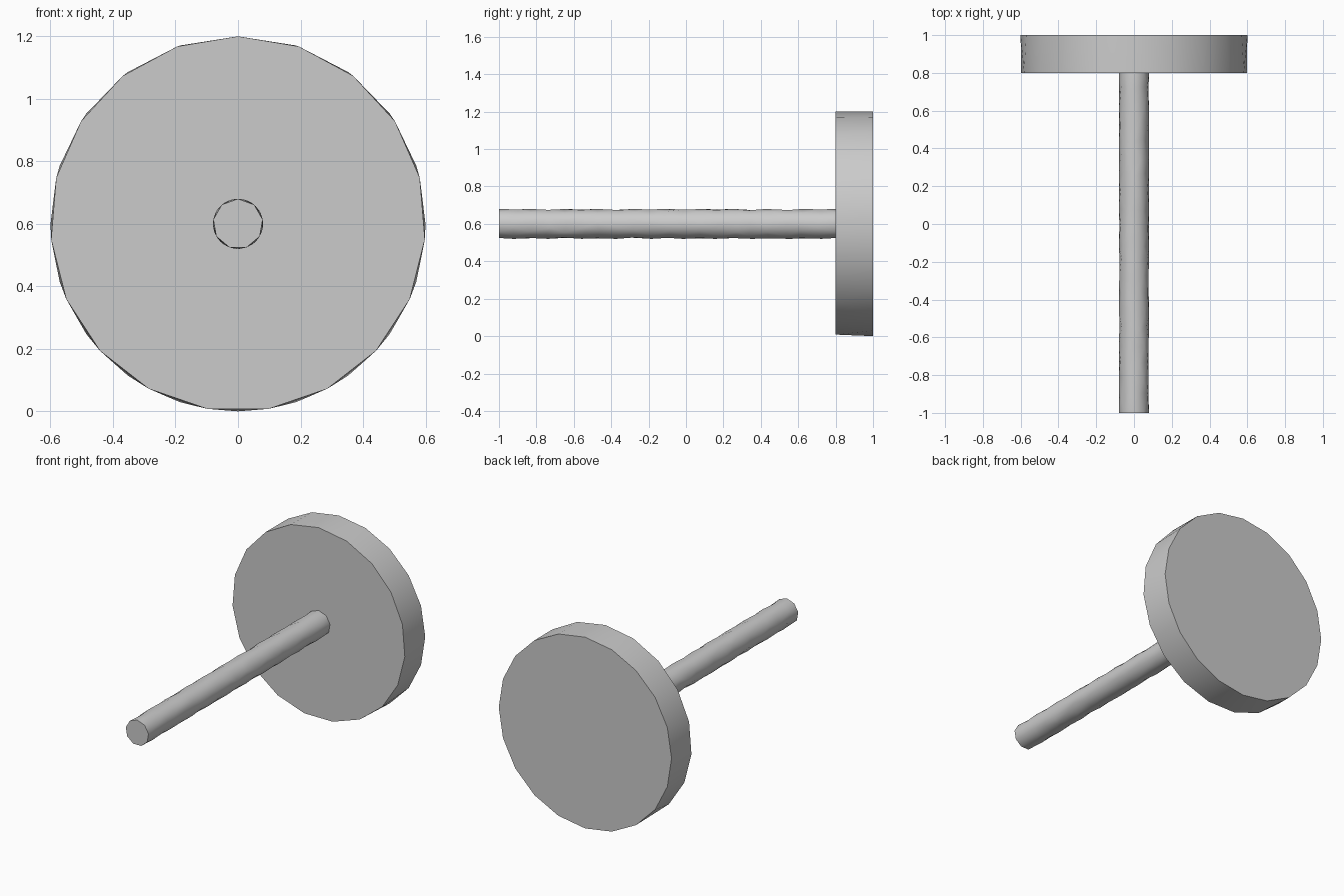
import bpy, bmesh, math, random

random.seed(4)
cube = bpy.data.objects.get("Cube")
if cube:
    bpy.data.objects.remove(cube, do_unlink=True)

CENTRE_Z = 0.6

# Single plain grey material
grey = bpy.data.materials.new("light_grey")
grey.use_nodes = True
colour = (0.6, 0.6, 0.6, 1)
grey.diffuse_color = colour
grey.node_tree.nodes["Principled BSDF"].inputs["Base Color"].default_value = colour


def point(radius, angle, y):
    """Point on a circle around the y axis, angle measured from the top."""
    return (-radius * math.sin(angle), y, CENTRE_Z + radius * math.cos(angle))


def finish(name, bm):
    bmesh.ops.recalc_face_normals(bm, faces=bm.faces[:])
    mesh = bpy.data.meshes.new(name)
    bm.to_mesh(mesh)
    bm.free()
    mesh.materials.append(grey)
    obj = bpy.data.objects.new(name, mesh)
    bpy.context.collection.objects.link(obj)
    bpy.ops.object.select_all(action='DESELECT')
    obj.select_set(True)
    bpy.context.view_layer.objects.active = obj
    bpy.ops.object.shade_smooth_by_angle(angle=math.radians(30))
    return obj


# Round plate: slightly mismatched front and back rims, skinned together
bm = bmesh.new()
for sides, y in ((19, 0.8), (20, 1.0)):
    for i in range(sides):
        bm.verts.new(point(0.6, math.tau * i / sides, y))
bmesh.ops.convex_hull(bm, input=bm.verts[:])
bmesh.ops.dissolve_limit(bm, angle_limit=math.radians(0.5),
                         verts=bm.verts[:], edges=bm.edges[:])
finish("round_plate", bm)

# Shaft: staggered rings joined by triangles for a rough hewn surface
SIDES, RINGS, START, END = 9, 20, -1.0, 0.8
bm = bmesh.new()
rings = []
for r in range(RINGS + 1):
    inner = 0 < r < RINGS
    ring = []
    for i in range(SIDES):
        turn = i + 0.5 * (r % 2) + (random.uniform(-0.15, 0.15) if inner else 0)
        y = START + (END - START) * r / RINGS
        y += random.uniform(-0.02, 0.02) if inner else 0
        ring.append(bm.verts.new(point(0.08, math.tau * turn / SIDES, y)))
    rings.append(ring)
for r in range(RINGS):
    a, b = rings[r], rings[r + 1]
    if r % 2:
        a, b = b, a
    for i in range(SIDES):
        j = (i + 1) % SIDES
        bm.faces.new((a[i], a[j], b[i]))
        bm.faces.new((b[i], a[j], b[j]))
bm.faces.new(rings[0])
bm.faces.new(rings[-1])
finish("shaft", bm)
